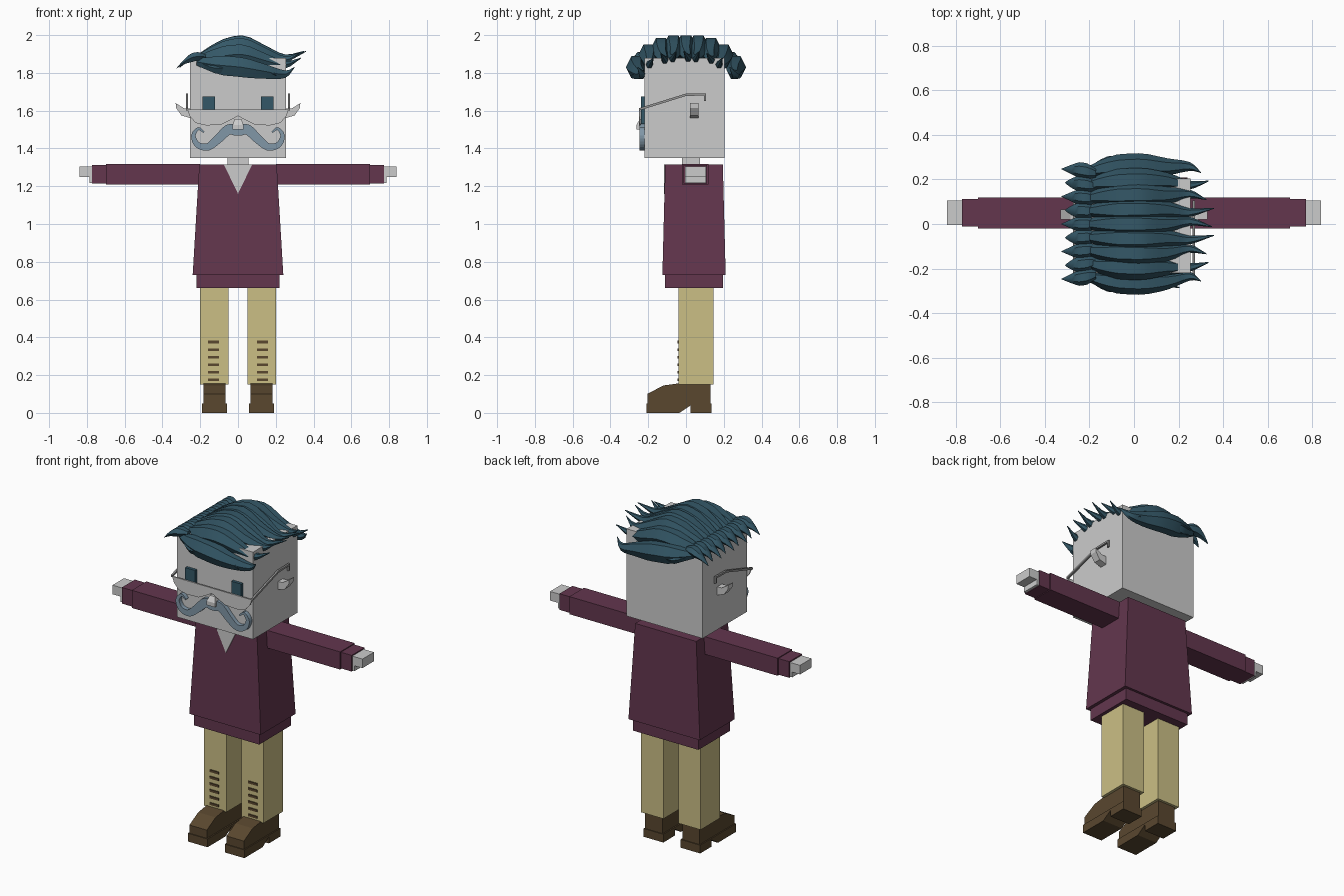
import bpy, bmesh
from mathutils import Vector

if "Cube" in bpy.data.objects:
    bpy.data.objects.remove(bpy.data.objects["Cube"])


def material(name, r, g, b):
    m = bpy.data.materials.new(name)
    m.use_nodes = True
    m.diffuse_color = (r, g, b, 1)
    m.node_tree.nodes["Principled BSDF"].inputs["Base Color"].default_value = (r, g, b, 1)
    return m


SKIN = material("pale grey skin", .60, .60, .60)
WOOL = material("plum wool", .125, .037, .076)
CLOTH = material("tan cloth", .60, .52, .235)
LEATHER = material("brown leather", .10, .063, .028)
HAIR = material("dark teal hair", .034, .096, .135)
WHISKER = material("blue grey whiskers", .22, .31, .39)
METAL = material("grey metal", .30, .30, .30)


def build(name, bm, mat, mirror=False, smooth=False):
    bmesh.ops.recalc_face_normals(bm, faces=bm.faces)
    me = bpy.data.meshes.new(name)
    bm.to_mesh(me)
    bm.free()
    me.materials.append(mat)
    ob = bpy.data.objects.new(name, me)
    bpy.context.scene.collection.objects.link(ob)
    if mirror:
        ob.modifiers.new("Mirror", 'MIRROR')
    if smooth:
        bpy.ops.object.select_all(action='DESELECT')
        ob.select_set(True)
        bpy.context.view_layer.objects.active = ob
        bpy.ops.object.shade_smooth_by_angle(angle=.7)
    return ob


def loft(bm, rings):
    """Skin closed rings of points and cap both ends."""
    rows = [[bm.verts.new(p) for p in ring] for ring in rings]
    n = len(rows[0])
    for a, b in zip(rows, rows[1:]):
        for i in range(n):
            j = (i + 1) % n
            bm.faces.new((a[i], a[j], b[j], b[i]))
    bm.faces.new(rows[0])
    bm.faces.new(rows[-1])


def rect(x0, x1, y0, y1, z):
    return [(x0, y0, z), (x1, y0, z), (x1, y1, z), (x0, y1, z)]


def box(name, x, y, z, mat, mirror=False):
    bm = bmesh.new()
    loft(bm, [rect(*x, *y, z[0]), rect(*x, *y, z[1])])
    return build(name, bm, mat, mirror)


def prism(name, axis, pts, lo, hi, mat, mirror=False):
    """Extrude an outline along x (points are y,z) or along y (points are x,z)."""
    bm = bmesh.new()
    if axis == 'x':
        loft(bm, [[(d, a, b) for a, b in pts] for d in (lo, hi)])
    else:
        loft(bm, [[(a, d, b) for a, b in pts] for d in (lo, hi)])
    return build(name, bm, mat, mirror)


def spline(pts, steps):
    """Smooth path through the given points."""
    p = [Vector(q) for q in pts]
    p = [2 * p[0] - p[1]] + p + [2 * p[-1] - p[-2]]
    out = []
    for a, b, c, d in zip(p, p[1:], p[2:], p[3:]):
        for s in range(steps):
            t = s / steps
            out.append(.5 * (2 * b + (c - a) * t + (2 * a - 5 * b + 4 * c - d) * t ** 2
                             + (3 * b - a - 3 * c + d) * t ** 3))
    return out + [p[-2]]


# Head, neck and nose
box("head", (-.255, .255), (-.22, .205), (1.35, 1.88), SKIN)
box("neck", (-.055, .055), (-.02, .075), (1.29, 1.36), SKIN)
bm = bmesh.new()
loft(bm, [rect(-.028, .028, -.262, -.21, 1.50), rect(-.028, .028, -.262, -.21, 1.525),
          rect(-.018, .018, -.245, -.21, 1.555)])
build("nose", bm, SKIN)
prism("ear", 'y', [(.25, 1.61), (.285, 1.612), (.33, 1.64), (.328, 1.615), (.30, 1.575), (.25, 1.56)],
      .02, .065, SKIN, True)
box("eye", (.122, .188), (-.238, -.21), (1.53, 1.675), HAIR, True)

# Half moon spectacles
prism("lens", 'y', [(.0, 1.605), (.268, 1.605), (.255, 1.57), (.225, 1.535), (.17, 1.522),
                    (.09, 1.525), (.05, 1.545), (.0, 1.572)], -.25, -.242, SKIN, True)
prism("temple", 'x', [(-.25, 1.60), (0, 1.678), (.095, 1.68), (.095, 1.65), (.106, 1.65),
                      (.106, 1.692), (-.002, 1.69), (-.25, 1.613)], .264, .275, METAL, True)

# Curled moustache: a flat ribbon that tapers to its tip
path = spline([(0, 1.495), (.05, 1.50), (.105, 1.45), (.16, 1.408), (.215, 1.42),
               (.236, 1.468), (.21, 1.505), (.18, 1.485)], 4)
bm = bmesh.new()
rings = []
for i, p in enumerate(path):
    t = i / (len(path) - 1)
    d = (path[min(i + 1, len(path) - 1)] - path[max(i - 1, 0)]).normalized()
    side = Vector((-d.y, d.x)) * (.027 * (1 - t) + .004)
    if i == 0:
        side = Vector((0, .027))
    a, b = p + side, p - side
    rings.append([(a.x, -.245, a.y), (b.x, -.245, b.y), (b.x, -.215, b.y), (a.x, -.215, a.y)])
loft(bm, rings)
build("moustache", bm, WHISKER, True)

# Sweater
bm = bmesh.new()
loft(bm, [rect(-.24, .24, -.125, .21, .73), rect(-.205, .205, -.11, .195, 1.315)])
build("sweater_body", bm, WOOL)
box("sweater_hem", (-.22, .22), (-.11, .195), (.66, .735), WOOL)
prism("neckline", 'y', [(-.075, 1.315), (.075, 1.315), (0, 1.16)], -.117, -.109, SKIN)

# Arms
box("sleeve", (.20, .70), (-.02, .12), (1.21, 1.317), WOOL, True)
box("cuff", (.70, .772), (-.012, .112), (1.214, 1.312), WOOL, True)
prism("hand", 'y', [(.77, 1.305), (.84, 1.305), (.84, 1.25), (.787, 1.25), (.787, 1.218), (.77, 1.218)],
      -.005, .105, SKIN, True)

# Legs with buttons up the front
box("trouser_leg", (.05, .20), (-.04, .145), (.15, .67), CLOTH, True)
for i in range(6):
    z = .175 + i * .04
    box(f"button_{i + 1}", (.10, .16), (-.046, -.038), (z - .007, z + .007), LEATHER, True)

# Shoes
prism("shoe_upper", 'x', [(-.205, .04), (-.205, .10), (-.12, .145), (-.04, .156), (.13, .156), (.13, .04)],
      .066, .183, LEATHER, True)
prism("shoe_sole", 'x', [(-.21, 0), (-.035, 0), (.025, .04), (.025, 0), (.135, 0), (.135, .05), (-.21, .05)],
      .058, .19, LEATHER, True)

# Hair: overlapping six-sided locks swept sideways from a parting
SECTION = [(1, 0), (.5, .9), (-.5, .9), (-1, 0), (-.5, -.9), (.5, -.9)]


def lock(bm, pts, width, height, root):
    path = spline(pts, 3)
    rings = []
    for i, p in enumerate(path):
        t = i / (len(path) - 1)
        # swell from the root, then taper to a point
        f = min(1, root + t * 2.5) * min(1, (1 - t) * 1.7 + .04)
        rings.append([(p.x, p.y + u * width * f, p.z + v * height * f) for u, v in SECTION])
    loft(bm, rings)


bm = bmesh.new()
for i in range(9):
    s = i / 4 - 1
    y = .265 * s
    drop = .085 * abs(s) ** 3
    reach = .36 - .05 * abs(s) + (.012 if i % 2 else -.01)
    bend = -.01 if i % 2 else .012
    lift = 1 - .45 * abs(s) ** 3
    lock(bm, [(-.22, y * .88, 1.875 - drop * .2), (-.12, y * .96, 1.87 + .043 * lift - drop * .6),
              (.02, y, 1.875 + .072 * lift - drop), (.15, y * .97, 1.875 + .03 * lift - drop),
              (.25, y * .93 + bend, 1.878 - drop), (reach, y * .92 - bend, 1.915 - drop)],
         .053, .058, .35)
build("swept_locks", bm, HAIR, smooth=True)

bm = bmesh.new()
for i in range(9):
    y = .24 * (i / 4 - 1)
    tip = -.325 + (.015 if i % 2 else 0)
    lock(bm, [(-.17, y * .95, 1.885), (-.23, y, 1.885), (-.28, y * 1.02, 1.862), (tip, y * 1.03, 1.825)],
         .036, .026, .5)
build("short_locks", bm, HAIR, smooth=True)

# Low fringe locks on the front and the back of the head
bm = bmesh.new()
for y in (-.265, .265):
    lock(bm, [(-.21, y * .9, 1.86), (-.12, y, 1.825), (0, y, 1.84), (.11, y, 1.835), (.205, y * 1.08, 1.785)],
         .04, .032, .35)
build("fringe_locks", bm, HAIR, smooth=True)
